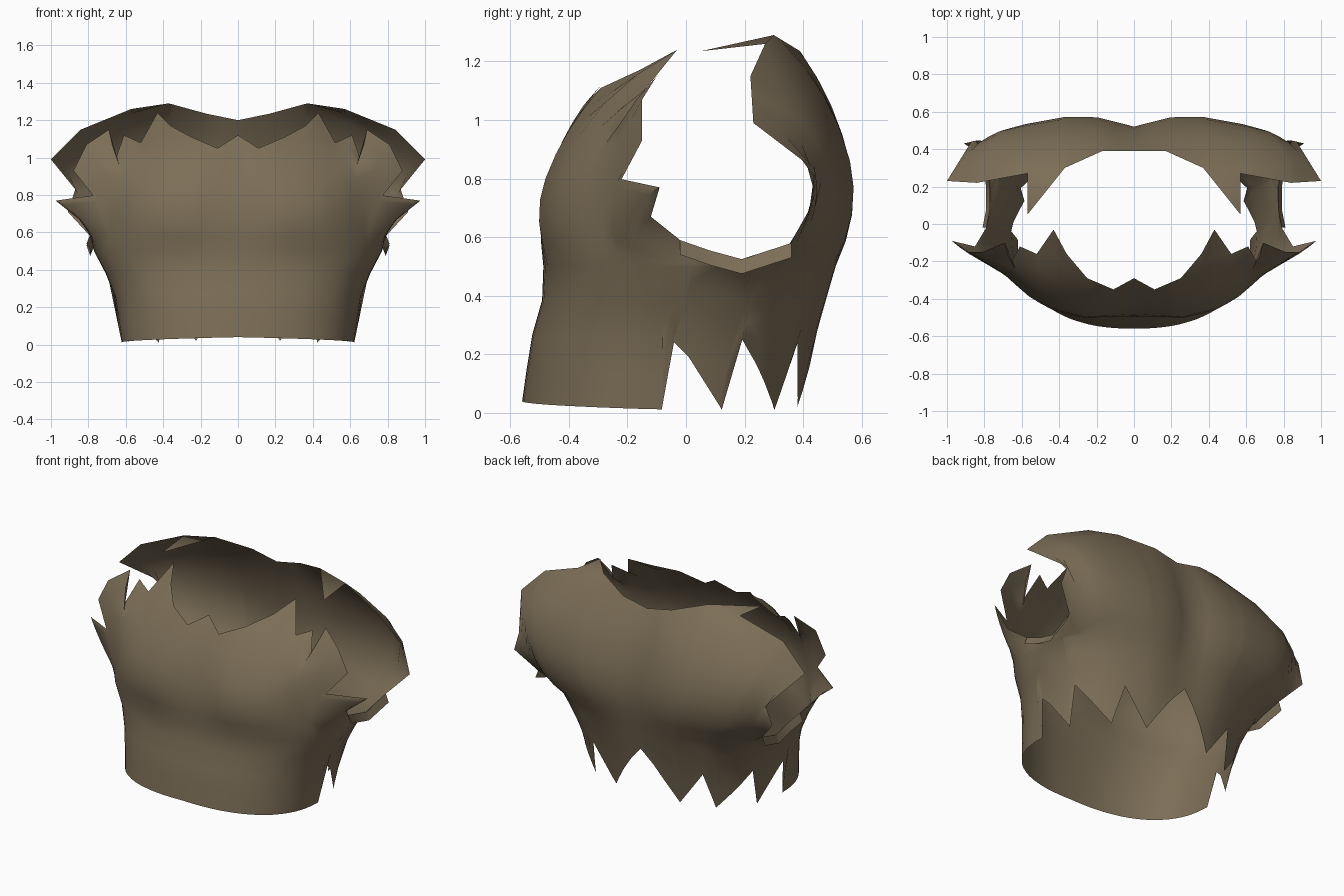
import bpy, bmesh, math
from mathutils import Vector

if "Cube" in bpy.data.objects:
    bpy.data.objects.remove(bpy.data.objects["Cube"])

# Torso rings: height, half width, front y, back y
RINGS = [(0.0, .62, -.565, .395), (.25, .655, -.53, .45),
         (.40, .715, -.487, .495), (.50, .77, -.487, .525)]
CHEST = .50

# Torn upper edge from front centre round to back centre: angle, x, y, z
TOP = [(0, 0, -.29, 1.12), (10, .11, -.35, 1.05), (20, .25, -.29, 1.11),
       (28, .36, -.16, 1.17), (34, .43, -.03, 1.24),
       (40, .52, -.16, 1.08), (46, .61, -.12, 1.12), (50, .655, -.20, .99),
       (54, .69, -.10, 1.15), (60, .81, -.15, 1.07), (66, .88, -.15, .93),
       (70, .76, -.23, .80), (75, .975, -.09, .77), (79, .85, -.12, .67),
       (84, .79, -.02, .59), (98, .77, .08, .555), (110, .77, .19, .525),
       (122, .79, .36, .58), (126, .91, .43, .71), (130, .87, .44, .83),
       (137, 1.0, .23, .99), (142, .84, .22, 1.15), (147, .57, .27, 1.26),
       (160, .37, .30, 1.29), (170, .17, .39, 1.235), (180, 0, .39, 1.20)]

# Chest and shoulder blade line the cloth passes through: angle, x, y, z
MID = [(0, 0, -.465, .80), (20, .25, -.48, .80), (34, .43, -.43, .82),
       (46, .56, -.36, .82), (60, .69, -.27, .78), (70, .73, -.25, .68),
       (75, .79, -.20, .63), (79, .79, -.16, .59), (84, .78, -.04, .545),
       (110, .77, .18, .512), (122, .73, .33, .54), (126, .79, .39, .61),
       (130, .79, .44, .70), (137, .78, .465, .80), (142, .72, .495, .85),
       (147, .61, .52, .87), (160, .38, .56, .86), (170, .20, .56, .85),
       (180, 0, .512, .85)]

# Torn hem: angle, z, sideways lean of the tear in degrees
HEM = [(0, .04, 0), (90, .012, 0), (91.5, .28, -5), (111, .01, 0),
       (114, .25, 0), (140, .01, 0), (147, .24, 0), (162, .02, 0),
       (180, .33, 0)]


def interp(table, key):
    """Linear lookup in a table whose first column is the key."""
    for a, b in zip(table, table[1:]):
        if key <= b[0]:
            f = max(0, (key - a[0]) / (b[0] - a[0]))
            return [p + (q - p) * f for p, q in zip(a[1:], b[1:])]
    return list(table[-1][1:])


def ring_point(angle, z):
    w, yf, yb = interp(RINGS, z)
    s, c = math.sin(math.radians(angle)), math.cos(math.radians(angle))
    x = w * abs(s) ** .87 if 0 < angle < 180 else 0
    y = (yf + yb) / 2 - (yb - yf) / 2 * math.copysign(abs(c) ** .83, c)
    if angle > 90:                        # groove down the spine
        y -= .08 * max(0, z - .1) * math.exp(-(x / .14) ** 2)
    return Vector((x, y, z))


def bezier(a, b, c, n):
    return [a * (1 - t) ** 2 + b * 2 * t * (1 - t) + c * t * t
            for t in (i / n for i in range(1, n + 1))]


def column(angle, low=4, high=4):
    """Cloth strip from the hem over the chest or back to the torn edge."""
    hem, lean = interp(HEM, angle)
    pts = [ring_point(angle + lean * (1 - i / low), hem + (CHEST - hem) * i / low)
           for i in range(low + 1)]
    start, end = pts[-1], Vector(interp(TOP, angle))
    mid = Vector(interp(MID, angle))
    # Overall slope of the cloth, averaged over neighbouring tears
    near = [Vector(interp(TOP, min(180, max(0, angle + d)))) for d in (-14, -7, 0, 7, 14)]
    slope = sum(near, Vector()) / 5 - start
    if angle in (0, 180):
        slope.x = 0
    slope.normalize()
    if 70 < angle < 135:                  # low armhole edge stays straight
        slope = (end - start).normalized()
    pts += bezier(start, mid - slope * (mid - start).length * .5, mid, high)
    pts += bezier(mid, mid + slope * (end - mid).length * .5, end, high)
    return pts


# Torn shirt: half shell, mirrored
angles = sorted({r[0] for r in TOP} | {r[0] for r in HEM} | {5, 15, 153, 165, 175})
angles.remove(153)
bm = bmesh.new()
cols = {a: [bm.verts.new(p) for p in column(a)] for a in angles}
for p, q in zip(angles, angles[1:]):
    a, b = cols[p], cols[q]
    for i in range(len(a) - 1):
        bm.faces.new((a[i], b[i], b[i + 1], a[i + 1]))

# Pointed shoulder strap scrap
tip = bm.verts.new((.57, .05, 1.235))
bm.faces.new((cols[147][-1], cols[160][-1], tip))

# Folded lip under the armhole
under = [a for a in angles if 84 <= a <= 122]
lip = [bm.verts.new(cols[a][-1].co + Vector((.02, 0, -.05))) for a in under]
for i in range(len(under) - 1):
    bm.faces.new((cols[under[i]][-1], cols[under[i + 1]][-1], lip[i + 1], lip[i]))

geom = bm.verts[:] + bm.edges[:] + bm.faces[:]
bmesh.ops.mirror(bm, geom=geom, axis='X', merge_dist=.0005)
bmesh.ops.remove_doubles(bm, verts=bm.verts, dist=.0005)
bmesh.ops.recalc_face_normals(bm, faces=bm.faces)
# Cloth faces outward
front = min(bm.faces, key=lambda f: f.calc_center_median().y)
if front.normal.y > 0:
    bmesh.ops.reverse_faces(bm, faces=bm.faces)
mesh = bpy.data.meshes.new("torn_shirt")
bm.to_mesh(mesh)
bm.free()
shirt = bpy.data.objects.new("torn_shirt", mesh)
bpy.context.collection.objects.link(shirt)

# Olive brown cloth
cloth = bpy.data.materials.new("olive_brown_cloth")
cloth.diffuse_color = (.2, .155, .095, 1)
cloth.use_nodes = True
cloth.node_tree.nodes["Principled BSDF"].inputs["Base Color"].default_value = cloth.diffuse_color
mesh.materials.append(cloth)

bpy.context.view_layer.objects.active = shirt
shirt.select_set(True)
bpy.ops.object.shade_smooth_by_angle(angle=math.radians(60))
